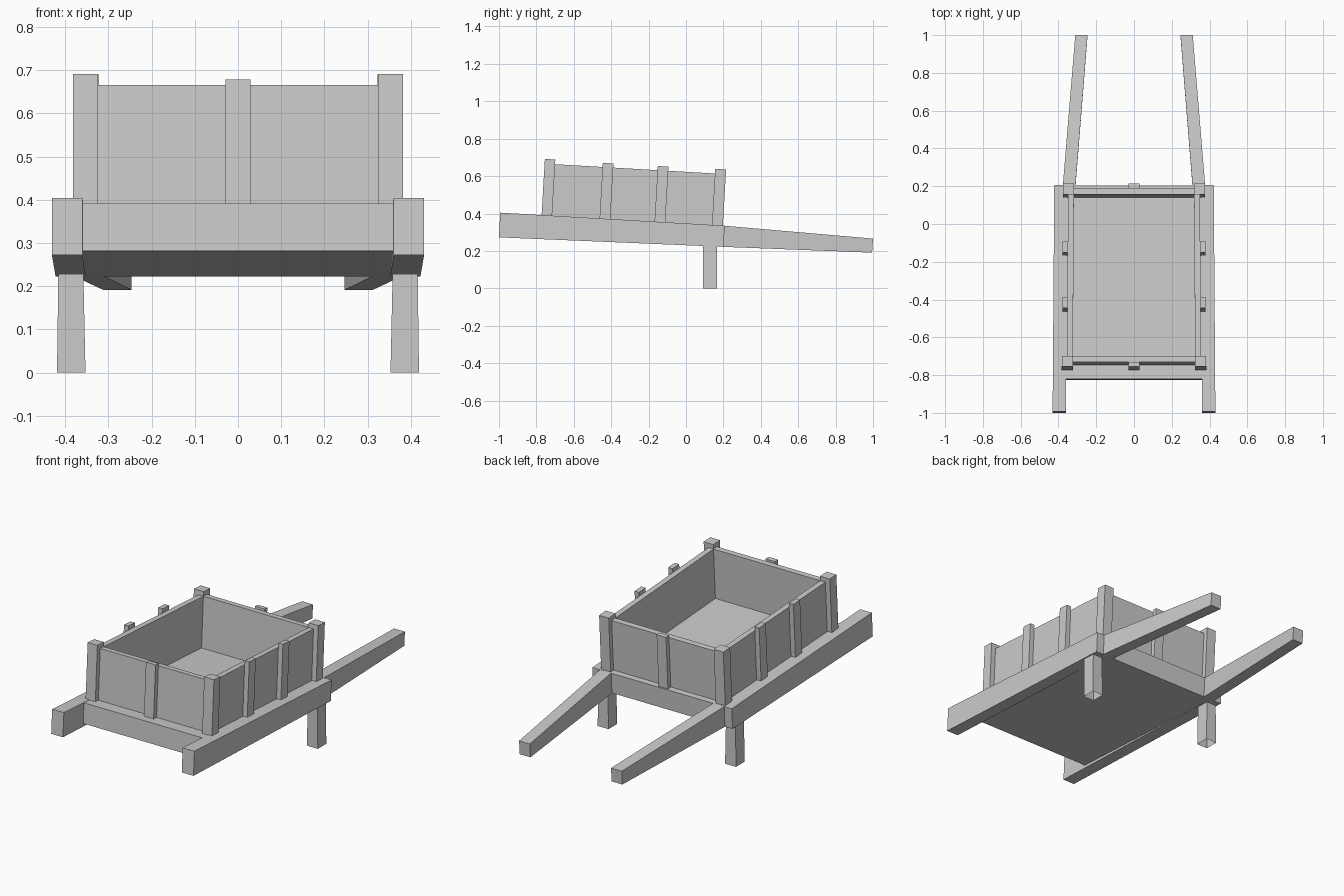
import bpy

if "Cube" in bpy.data.objects:
    bpy.data.objects.remove(bpy.data.objects["Cube"])

SLOPE = 0.058  # the whole cart tips down toward the handles


def tilt(x, y, h):
    """Place a point on the sloping bed: h is height above the bed top."""
    return (x * (1 - 0.017 * (y + 1)), y + SLOPE * h, 0.347 - SLOPE * y + h)


def hexa(name, pts, mirror=False, open_bottom=False):
    """Six-sided block from 4 bottom and 4 top corners (counter-clockwise)."""
    faces = [(4, 5, 6, 7)] + [(i, (i + 1) % 4, (i + 1) % 4 + 4, i + 4) for i in range(4)]
    if not open_bottom:
        faces.append((3, 2, 1, 0))
    me = bpy.data.meshes.new(name)
    me.from_pydata(pts, [], faces)
    ob = bpy.data.objects.new(name, me)
    bpy.context.collection.objects.link(ob)
    if mirror:
        ob.modifiers.new("mirror", 'MIRROR').use_mirror_merge = False
    return ob


def ring(x0, x1, y0, y1):
    return [(x0, y0), (x1, y0), (x1, y1), (x0, y1)]


def board(name, x0, x1, y0, y1, h0, h1, mirror=False):
    """Block aligned to the sloping bed."""
    return hexa(name, [tilt(x, y, h) for h in (h0, h1) for x, y in ring(x0, x1, y0, y1)], mirror)


# Bed slab
board("bed", -0.36, 0.36, -0.82, 0.205, -0.113, -0.002)

# Side rails, deeper at the front
r = ring(0.36, 0.431, -0.993, 0.207)
hexa("side_rail", [tilt(x, y, -0.132 if y < 0 else -0.113) for x, y in r]
     + [tilt(x, y, 0) for x, y in r], True)

# Handles, tapering and converging
hexa("handle",
     [(0.31, 0.195, 0.222), (0.377, 0.195, 0.222), (0.311, 0.995, 0.191), (0.246, 0.995, 0.191),
      (0.31, 0.2, 0.335), (0.377, 0.2, 0.335), (0.311, 1.0, 0.266), (0.246, 1.0, 0.266)], True)

# Legs, open underneath
hexa("leg", [(x, y, 0) for x, y in ring(0.353, 0.419, 0.092, 0.166)]
     + [(x, y, 0.228) for x, y in ring(0.358, 0.416, 0.092, 0.166)], True, True)

# Box walls
WALL = 0.275
board("side_wall", 0.325, 0.356, -0.73, 0.16, -0.002, WALL, True)
board("front_wall", -0.34, 0.34, -0.746, -0.716, -0.002, WALL)
board("back_wall", -0.34, 0.34, 0.14, 0.172, -0.002, WALL)

# Corner posts
for name, y0, y1 in (("front_post", -0.772, -0.716), ("back_post", 0.139, 0.197)):
    board(name, 0.325, 0.384, y0, y1, -0.002, 0.3, True)

# Stakes along the walls
for i, y in enumerate((-0.462, -0.168)):
    board(f"side_stake_{i + 1}", 0.356, 0.383, y, y + 0.057, -0.002, 0.297, True)
board("front_stake", -0.029, 0.029, -0.772, -0.746, -0.002, 0.287)
board("back_stake", -0.029, 0.029, 0.172, 0.197, -0.002, 0.287)
